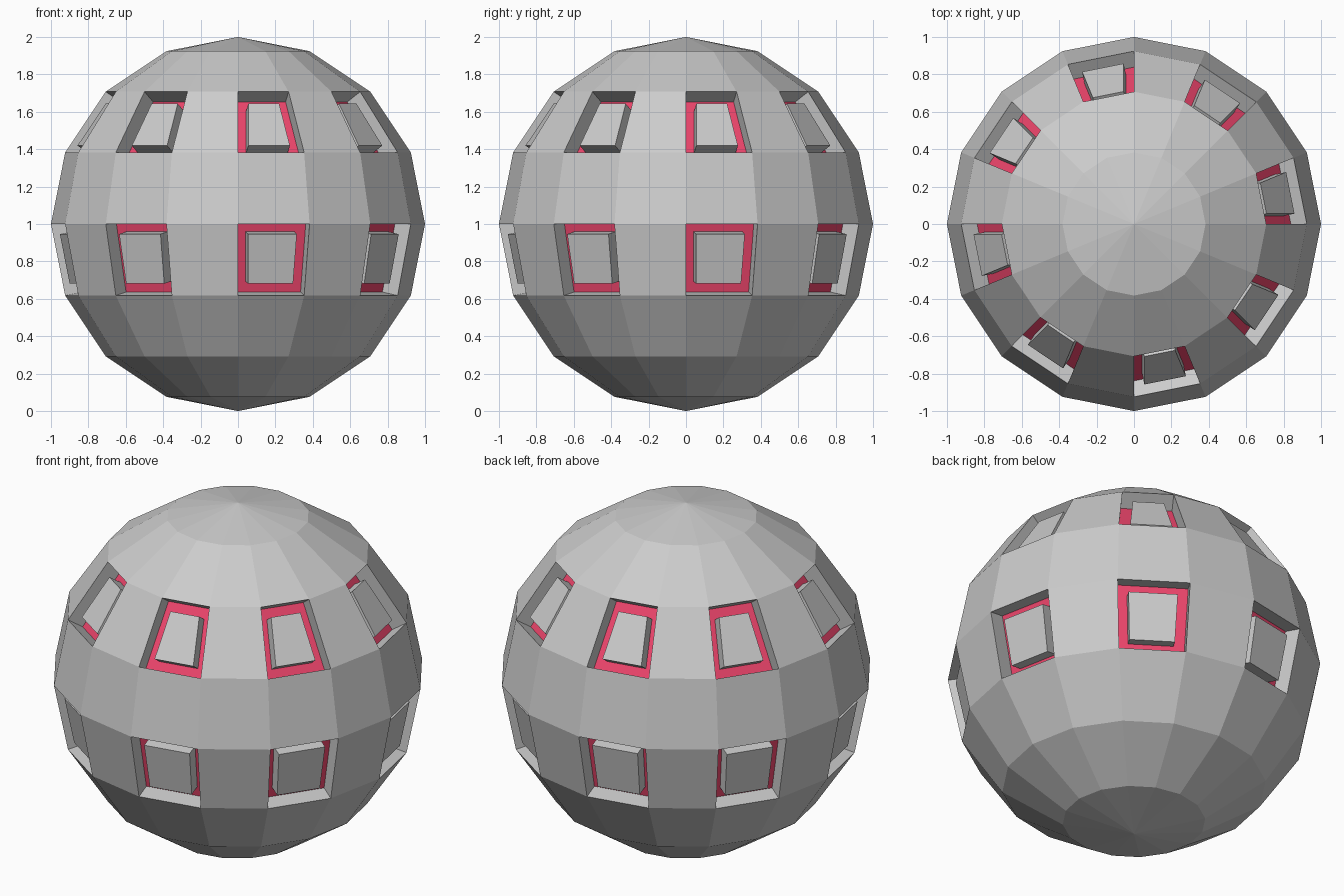
import bpy, bmesh, math
from mathutils import Matrix

if "Cube" in bpy.data.objects:
    bpy.data.objects.remove(bpy.data.objects["Cube"])

DEPTH, INSET, RAISE = 0.10, 0.06, 0.075


def make_object(name, bm, color=None):
    bmesh.ops.remove_doubles(bm, verts=bm.verts, dist=1e-5)
    mesh = bpy.data.meshes.new(name)
    bm.to_mesh(mesh)
    bm.free()
    obj = bpy.data.objects.new(name, mesh)
    bpy.context.collection.objects.link(obj)
    if color:
        mat = bpy.data.materials.new(name + "_red")
        mat.diffuse_color = color
        mat.use_nodes = True
        mat.node_tree.nodes["Principled BSDF"].inputs["Base Color"].default_value = mat.diffuse_color
        mesh.materials.append(mat)


def add_face(bm, points):
    bm.faces.new([bm.verts.new(p) for p in points])


def add_band(bm, a, b):
    # Quads joining two four-cornered loops
    for i in range(4):
        j = (i + 1) % 4
        add_face(bm, (a[i], a[j], b[j], b[i]))


def inset_loop(loop, t):
    out = []
    for i, p in enumerate(loop):
        e1 = (loop[i - 1] - p).normalized()
        e2 = (loop[(i + 1) % 4] - p).normalized()
        out.append(p + (e1 + e2) * t / math.sin(e1.angle(e2)))
    return out


# Faceted ball shell
shell = bmesh.new()
bmesh.ops.create_uvsphere(shell, u_segments=16, v_segments=8, radius=1,
                          matrix=Matrix.Translation((0, 0, 1)))
trim, panels = bmesh.new(), bmesh.new()

# Every second face in two rows becomes a window
windows = []
for f in shell.faces:
    c = f.calc_center_median()
    column = math.floor(math.atan2(c.y, c.x) / math.radians(22.5))
    if column % 2 == 0 and (1.4 < c.z < 1.7 or 0.63 < c.z < 0.99):
        windows.append(f)
window_data = [([v.co.copy() for v in f.verts], f.normal.copy()) for f in windows]
bmesh.ops.delete(shell, geom=windows, context='FACES')

# Recess walls, red floor border and raised block in each window
for rim, n in window_data:
    floor = [p - n * DEPTH for p in rim]
    base = inset_loop(floor, INSET)
    top = [p + n * RAISE for p in base]
    add_band(shell, rim, floor)
    add_band(trim, floor, base)
    add_band(panels, base, top)
    add_face(panels, top)

make_object("ball_shell", shell)
make_object("window_borders", trim, (0.85, 0.06, 0.15, 1))
make_object("window_blocks", panels)
